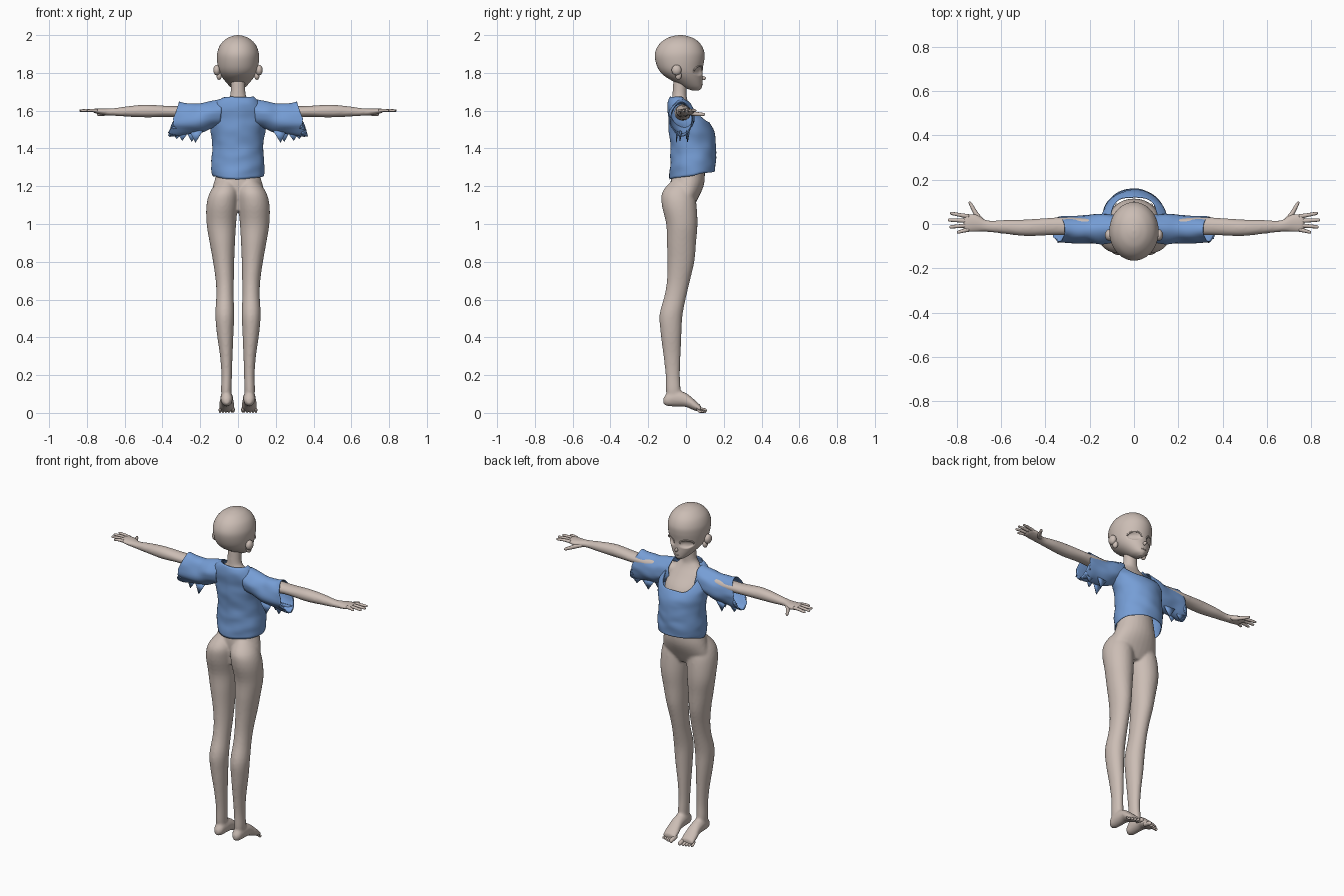
import bpy
import bmesh
import math
import random
from mathutils import Vector, noise

random.seed(4)
if "Cube" in bpy.data.objects:
    bpy.data.objects.remove(bpy.data.objects["Cube"], do_unlink=True)


def material(name, colour):
    mat = bpy.data.materials.new(name)
    mat.use_nodes = True
    mat.diffuse_color = (*colour, 1)
    mat.node_tree.nodes["Principled BSDF"].inputs["Base Color"].default_value = (*colour, 1)
    return mat


SKIN = material("warm_grey_skin", (.6, .51, .46))
CLOTH = material("blue_cloth", (.18, .34, .67))
BOTH = (1, -1)


def rings(rows, axis="z", sides=28, steps=4):
    """Smooth elliptical rings; a row is (along, centre a, centre b, radius a, radius b)."""
    last = len(rows) - 1
    dense = []
    for i in range(last):
        quad = [rows[max(i - 1, 0)], rows[i], rows[i + 1], rows[min(i + 2, last)]]
        for k in range(steps + (i == last - 1)):
            t = k / steps
            dense.append([b + (c - a) * t / 2 + (a - b * 2.5 + c * 2 - d / 2) * t * t
                          + (b * 3 - a - c * 3 + d) * t ** 3 / 2
                          for a, b, c, d in zip(*quad)])
    result = []
    for along, ca, cb, ra, rb in dense:
        ring = []
        for s in range(sides):
            angle = math.tau * s / sides
            a, b = ca + ra * math.cos(angle), cb + rb * math.sin(angle)
            point = {"x": (along, a, b), "y": (a, along, b), "z": (a, b, along)}[axis]
            ring.append(Vector(point))
        result.append(ring)
    return result


def skin(bm, loops, side=1, cap=True):
    """Bridge rings into a tube, mirrored when side is negative."""
    verts = [[bm.verts.new((p.x * side, p.y, p.z)) for p in loop] for loop in loops]
    n = len(loops[0])
    for low, high in zip(verts, verts[1:]):
        for i in range(n):
            j = (i + 1) % n
            bm.faces.new((low[i], low[j], high[j], high[i]))
    if cap:
        bm.faces.new(verts[0])
        bm.faces.new(verts[-1])


def ball(bm, centre, radii):
    made = bmesh.ops.create_uvsphere(bm, u_segments=20, v_segments=12, radius=1)["verts"]
    bmesh.ops.scale(bm, vec=radii, verts=made)
    bmesh.ops.translate(bm, vec=centre, verts=made)


def finish(name, bm, mat):
    bmesh.ops.recalc_face_normals(bm, faces=bm.faces[:])
    mesh = bpy.data.meshes.new(name)
    bm.to_mesh(mesh)
    bm.free()
    mesh.materials.append(mat)
    for poly in mesh.polygons:
        poly.use_smooth = True
    obj = bpy.data.objects.new(name, mesh)
    bpy.context.collection.objects.link(obj)
    return obj


# Body: torso, neck, legs, feet and arms fused into one smooth skin
torso = [(1.07, 0, -.02, .09, .05), (1.12, 0, -.01, .145, .066), (1.2, 0, .005, .133, .088),
         (1.27, 0, .012, .113, .088), (1.36, 0, .015, .1, .08), (1.45, 0, .025, .11, .09),
         (1.53, 0, .015, .115, .085), (1.6, 0, -.012, .1, .058), (1.645, 0, -.032, .07, .045),
         (1.68, 0, -.034, .042, .038), (1.77, 0, -.03, .038, .037)]
leg = [(1.23, .06, -.015, .045, .06), (1.17, .074, -.04, .074, .085), (1.1, .084, -.036, .083, .092),
       (1, .088, -.022, .078, .083), (.9, .083, -.024, .067, .077), (.8, .076, -.027, .056, .071),
       (.7, .07, -.04, .048, .061), (.62, .069, -.056, .046, .058), (.52, .07, -.079, .05, .061),
       (.42, .068, -.079, .044, .055), (.3, .062, -.074, .033, .045), (.2, .06, -.07, .028, .038),
       (.12, .062, -.067, .028, .039), (.07, .061, -.065, .024, .035)]
foot = [(-.12, .06, .062, .012, .014), (-.1, .06, .07, .028, .034), (-.05, .06, .077, .033, .043),
        (0, .06, .068, .035, .037), (.04, .06, .044, .041, .03), (.08, .059, .02, .041, .017)]
arm = [(.07, -.02, 1.59, .045, .045), (.18, -.015, 1.59, .042, .04), (.34, -.01, 1.595, .04, .029),
       (.48, -.017, 1.598, .038, .034), (.58, -.013, 1.596, .032, .028), (.66, -.01, 1.593, .026, .02),
       (.71, .004, 1.594, .04, .018), (.755, .005, 1.599, .042, .013), (.77, .004, 1.6, .034, .008)]
bm = bmesh.new()
skin(bm, rings(torso))
for side in BOTH:
    skin(bm, rings(leg), side)
    skin(bm, rings(foot, "y"), side)
    skin(bm, rings(arm, "x"), side)
body = finish("body", bm, SKIN)
fuse = body.modifiers.new("fuse", "REMESH")
fuse.mode = "VOXEL"
fuse.voxel_size = .007
fuse.use_smooth_shade = True
soften = body.modifiers.new("soften", "SMOOTH")
soften.iterations = 7

# Fingers and thumbs: tapered tubes, from root to tip
bm = bmesh.new()
for root, tip, length in ((.034, .048, .83), (.014, .018, .84), (-.006, -.013, .833), (-.025, -.037, .8)):
    finger = [(.745, root, 1.6, .01, .009), ((.745 + length) / 2, (root + tip) / 2, 1.602, .0085, .008),
              (length - .006, tip, 1.6, .007, .006), (length, tip, 1.6, .002, .002)]
    for side in BOTH:
        skin(bm, rings(finger, "x", 12), side)
thumb = [(.015, .69, 1.588, .018, .012), (.05, .715, 1.583, .012, .011),
         (.092, .738, 1.58, .008, .008), (.101, .742, 1.58, .002, .002)]
for side in BOTH:
    skin(bm, rings(thumb, "y", 12), side)
finish("fingers", bm, SKIN)

# Toes: a big one inside, shrinking outward
bm = bmesh.new()
for i in range(5):
    x, size, tip = .029 + .0155 * i + (.004 if i else 0), .0085 - .0004 * i, .11 - .006 * i
    if i == 0:
        size = .012
    toe = [(.055, x, .022, size, size), (tip - .018, x, size + .002, size, size),
           (tip - .005, x, size, size * .8, size * .9), (tip, x, size, .002, .002)]
    for side in BOTH:
        skin(bm, rings(toe, "y", 12), side)
finish("toes", bm, SKIN)

# Head: lofted skull tapering to the chin, with dented eye sockets
skull = [(1.708, 0, .05, .012, .02), (1.722, 0, .037, .036, .046), (1.75, 0, .014, .063, .073),
         (1.785, 0, -.014, .089, .102), (1.82, 0, -.029, .104, .117), (1.87, 0, -.033, .111, .13),
         (1.91, 0, -.033, .109, .13), (1.95, 0, -.032, .093, .111), (1.98, 0, -.031, .063, .077),
         (1.995, 0, -.031, .03, .037), (2, 0, -.031, .004, .005)]
loops = rings(skull, "z", 72, 8)
for loop in loops:
    for p in loop:
        q = ((abs(p.x) - .05) / .031) ** 2 + ((p.z - 1.81) / .023) ** 2
        if p.y > 0 and q < 1:
            p.y -= .016 * math.sqrt(1 - q)
bm = bmesh.new()
skin(bm, loops)
finish("head", bm, SKIN)

# Nose, lips and ears
bm = bmesh.new()
ball(bm, (0, .09, 1.772), (.008, .015, .011))
ball(bm, (0, .081, 1.738), (.017, .008, .005))
finish("nose_and_lips", bm, SKIN)
bm = bmesh.new()
for side in BOTH:
    ball(bm, (.112 * side, -.05, 1.815), (.019, .026, .028))
    ball(bm, (.1 * side, -.04, 1.785), (.014, .017, .022))
finish("ears", bm, SKIN)

# Upper lashes and brows: thin arcs following the face
for name, height, rise, thick in (("lash", 1.812, .024, .004), ("brow", 1.845, .012, .002)):
    for side, label in zip(BOTH, ("left", "right")):
        curve = bpy.data.curves.new(f"{label}_{name}", "CURVE")
        curve.dimensions = "3D"
        curve.bevel_depth = thick
        curve.use_fill_caps = True
        spline = curve.splines.new("POLY")
        spline.points.add(10)
        for i, point in enumerate(spline.points):
            angle = math.pi * i / 10
            x = .051 + .033 * math.cos(angle)
            y = -.03 + .118 * math.sqrt(1 - (x / .107) ** 2)
            point.co = (x * side, y, height + rise * math.sin(angle), 1)
        curve.materials.append(SKIN)
        bpy.context.collection.objects.link(bpy.data.objects.new(f"{label}_{name}", curve))


def wrinkle(p, amount):
    """Push cloth in and out with soft folds."""
    return p + noise.noise_vector(Vector((p.x * 11, p.y * 11, p.z * 19))) * amount


def thicken(obj):
    solid = obj.modifiers.new("cloth_thickness", "SOLIDIFY")
    solid.thickness = .004


# Shirt body: loose tube with a scooped front neckline and a hem rising forward
shirt = [(1.2, 0, .03, .123, .12), (1.3, 0, .035, .139, .122), (1.42, 0, .038, .134, .12),
         (1.5, 0, .028, .146, .118), (1.56, 0, .01, .15, .1), (1.61, 0, -.018, .136, .08),
         (1.645, 0, -.031, .115, .064), (1.68, 0, -.035, .07, .05)]
columns = list(zip(*rings(shirt, "z", 72, 8)))


def at_height(column, z):
    for p, q in zip(column, column[1:]):
        if q.z >= z:
            return p.lerp(q, (z - p.z) / (q.z - p.z))
    return column[-1].copy()


cut = []
for i, column in enumerate(columns):
    front = math.sin(math.tau * i / len(columns))
    scoop = min(max((front - .3) / .65, 0), 1)
    top = 1.672 - .132 * scoop * scoop * (3 - 2 * scoop)
    hem = 1.258 + .02 * front
    cut.append([wrinkle(at_height(column, hem + (top - hem) * k / 36), .006) for k in range(37)])
bm = bmesh.new()
skin(bm, [list(loop) for loop in zip(*cut)], cap=False)
thicken(finish("shirt_body", bm, CLOTH))

# Sleeves: flared tubes with slanted, torn cuffs and hanging tatters
sleeve = [(.09, -.022, 1.588, .06, .072), (.15, -.022, 1.576, .066, .074), (.21, -.022, 1.557, .062, .08),
          (.27, -.022, 1.556, .058, .087), (.31, -.024, 1.56, .056, .09)]
for side, label in zip(BOTH, ("left", "right")):
    loops = rings(sleeve, "x", 40, 5)
    for loop in loops:
        for p in loop:
            reach = max(0, (p.x - .15) / .16)
            low = max(0, (1.56 - p.z) / .09)
            p.x += reach * (1.65 - p.z) * .36
            if loop is loops[-1]:
                p.x -= low * random.uniform(0, .06)
            p.xyz = wrinkle(p, .009)
    bm = bmesh.new()
    skin(bm, loops, side, cap=False)
    for x, y, drop in ((.22, -.05, .05), (.29, -.03, .04), (.24, .01, .045), (.32, .0, .03)):
        corners = [(x - .035, y, 1.495), (x + .035, y + .01, 1.49), (x + .005, y, 1.48 - drop)]
        bm.faces.new([bm.verts.new((a * side, b, c)) for a, b, c in corners])
    thicken(finish(f"{label}_sleeve", bm, CLOTH))
